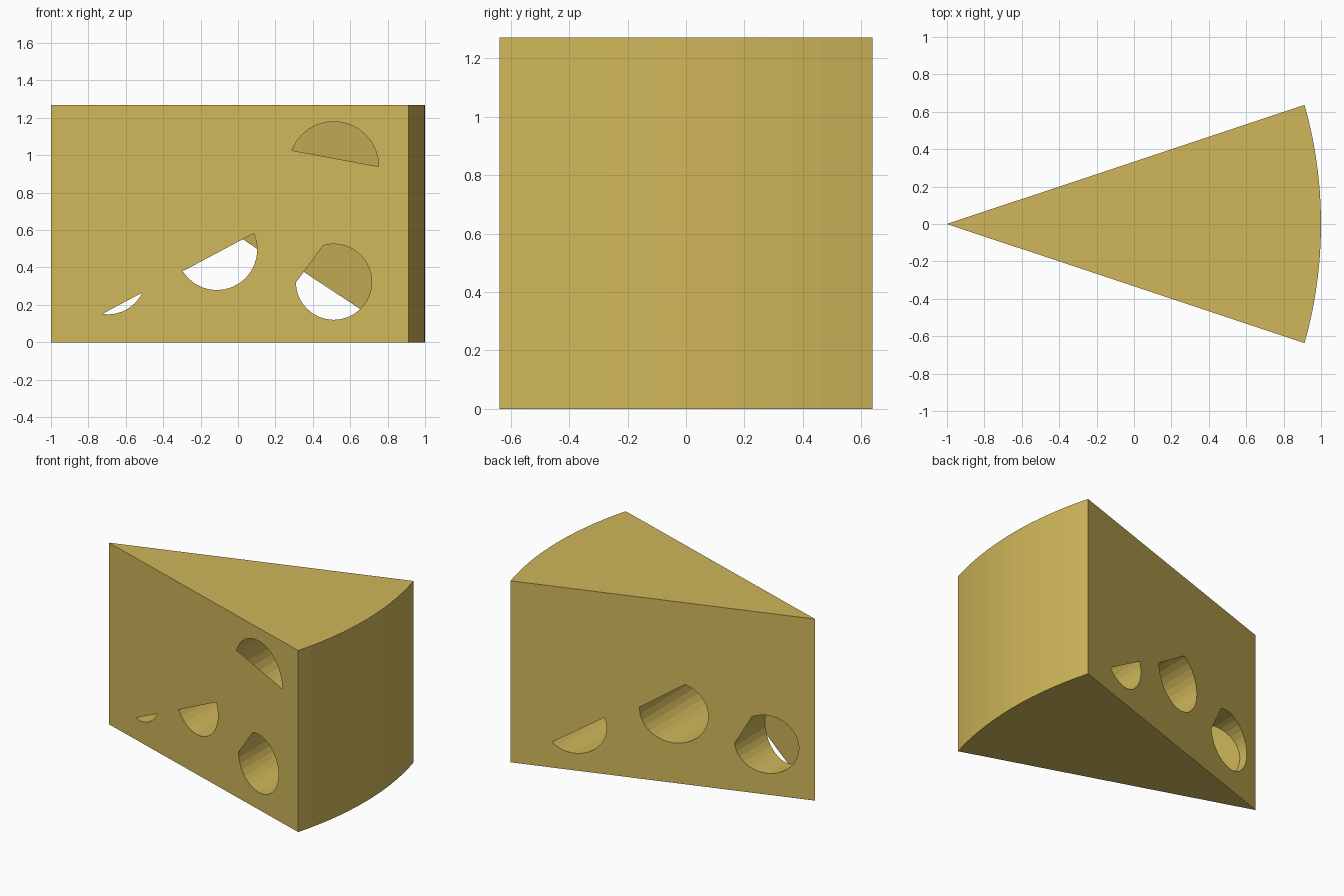
import bpy, bmesh, math
from mathutils import Vector

cube = bpy.data.objects.get("Cube")
if cube:
    bpy.data.objects.remove(cube, do_unlink=True)

HEIGHT, CORNER_X, HALF_W = 1.27, 0.912, 0.637
SLOPE = HALF_W / (CORNER_X + 1)

mat = bpy.data.materials.new("cheese yellow")
mat.use_nodes = True
colour = (0.631, 0.474, 0.102, 1)
mat.diffuse_color = colour
mat.node_tree.nodes["Principled BSDF"].inputs["Base Color"].default_value = colour


def make_object(name, bm):
    mesh = bpy.data.meshes.new(name)
    bm.to_mesh(mesh)
    bm.free()
    mesh.materials.append(mat)
    obj = bpy.data.objects.new(name, mesh)
    bpy.context.collection.objects.link(obj)
    return obj


def prism(name, points, offset):
    """Extrude a closed outline along an offset."""
    bm = bmesh.new()
    face = bm.faces.new([bm.verts.new(p) for p in points])
    new = bmesh.ops.extrude_face_region(bm, geom=[face])["geom"]
    bmesh.ops.translate(bm, vec=offset,
                        verts=[g for g in new if isinstance(g, bmesh.types.BMVert)])
    bmesh.ops.recalc_face_normals(bm, faces=bm.faces)
    return make_object(name, bm)


def circle(x, z, r, y_at, count=32):
    pts = []
    for i in range(count):
        a = math.tau * i / count
        px = x + r * math.cos(a)
        pts.append((px, y_at(px), z + r * math.sin(a)))
    return pts


# Wedge: pointed tip and a curved rind
sag = 1 - CORNER_X
radius = (HALF_W ** 2 + sag ** 2) / (2 * sag)
half_angle = math.asin(HALF_W / radius)
outline = [(-1, 0, 0)]
for i in range(15):
    a = half_angle * (i / 7 - 1)
    outline.append((1 - radius + radius * math.cos(a), radius * math.sin(a), 0))
wedge = prism("cheese_wedge", outline, (0, 0, HEIGHT))

# Holes: x, z, radius, then the front and back cover lines.
# A cover fills the circle on the left of its line; "full" closes it.
TIP_LOW, TIP_HIGH = (-1, 0.006), (-1, 1.266)
holes = {
    "tip": (-0.695, 0.352, 0.203, ((0.09, 0.585), TIP_LOW), ((-0.5, 0.34), TIP_HIGH)),
    "middle": (-0.113, 0.495, 0.216, ((0.09, 0.585), TIP_LOW), ((0.105, 0.497), TIP_HIGH)),
    "lower": (0.512, 0.323, 0.203, ((0.31, 0.32), (0.45, 0.51)), ((0.65, 0.18), TIP_HIGH)),
    "upper": (0.512, 0.94, 0.24, ((0.75, 0.94), TIP_HIGH), "full"),
}
# Lines are directed; these have the cover on their right instead
right_side = {("tip", -1), ("middle", -1), ("tip", 1), ("middle", 1), ("lower", 1)}


def add_cover(name, x, z, r, side, line, flip):
    """Thin skin over part of a hole, lying in the wedge's side face."""
    bm = bmesh.new()
    bm.faces.new([bm.verts.new(p) for p in
                  circle(x, z, r, lambda px: side * (px + 1) * SLOPE)])
    if line != "full":
        (ax, az), (bx, bz) = line
        open_side = Vector((bz - az, 0, ax - bx)) * (-1 if flip else 1)
        bmesh.ops.bisect_plane(bm, geom=bm.verts[:] + bm.edges[:] + bm.faces[:],
                               plane_co=(ax, 0, az), plane_no=open_side,
                               clear_outer=True)
    for f in bm.faces:
        f.normal_update()
        if f.normal.y * side < 0:
            f.normal_flip()
    make_object(name, bm)


for name, (x, z, r, front, back) in holes.items():
    # Round tunnel straight through the wedge
    cutter = prism(name + "_cutter", circle(x, z, r, lambda px: -1), (0, 2, 0))
    cutter.hide_render = True
    mod = wedge.modifiers.new(name, "BOOLEAN")
    mod.operation = "DIFFERENCE"
    mod.solver = "EXACT"
    mod.object = cutter
    bpy.context.view_layer.objects.active = wedge
    bpy.ops.object.modifier_apply(modifier=mod.name)
    bpy.data.objects.remove(cutter, do_unlink=True)
    # Skins on the front and back faces
    for side, label, line in ((-1, "front", front), (1, "back", back)):
        # Lines running toward the tip need the upper side covered
        flip = (name, side) in right_side
        add_cover(f"{name}_hole_{label}_cover", x, z, r, side, line, flip)
